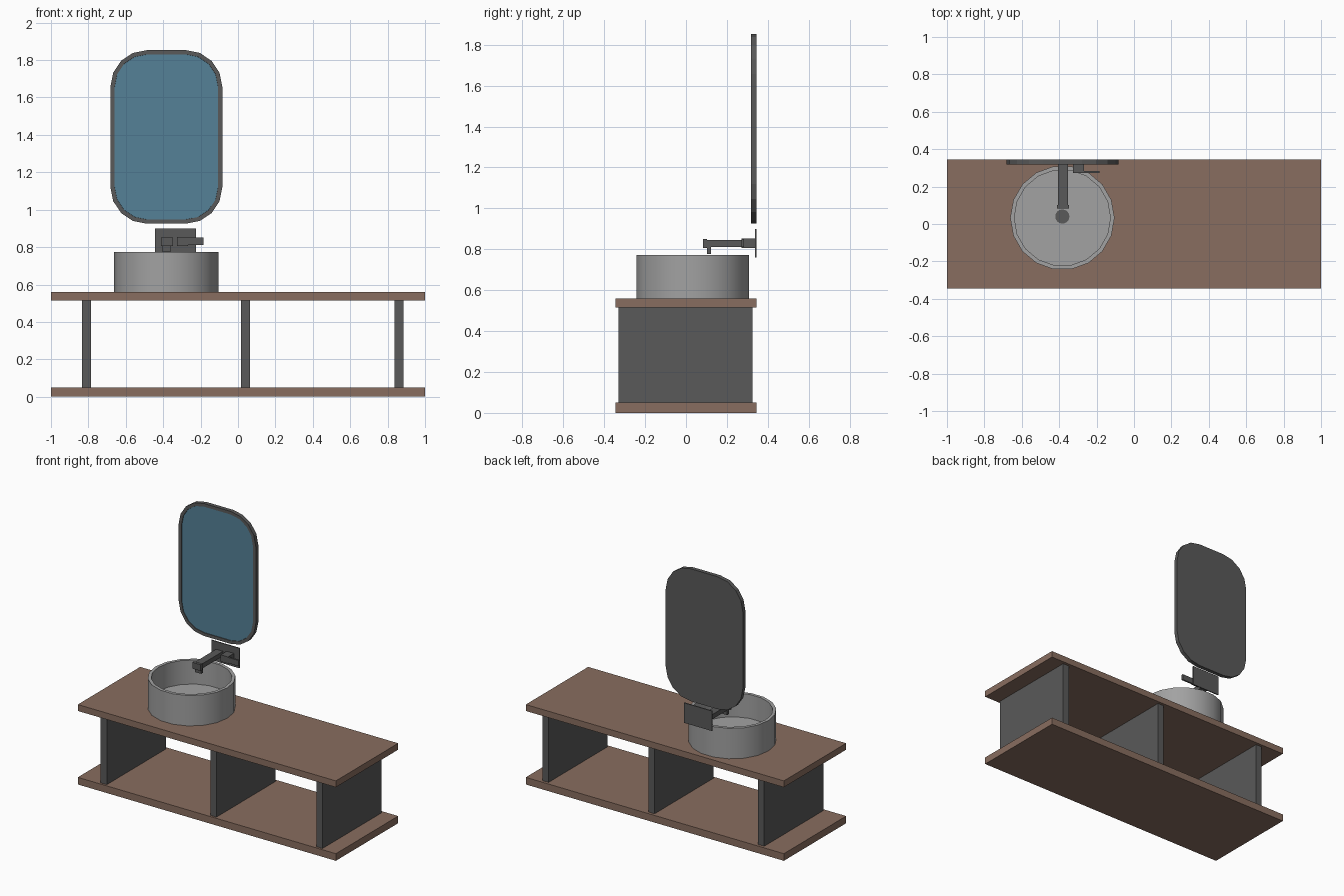
import bpy, bmesh, math

if "Cube" in bpy.data.objects:
    bpy.data.objects.remove(bpy.data.objects["Cube"])


def mat(name, rgb):
    m = bpy.data.materials.new(name)
    m.diffuse_color = (*rgb, 1)
    m.use_nodes = True
    m.node_tree.nodes["Principled BSDF"].inputs["Base Color"].default_value = m.diffuse_color
    return m


WOOD = mat("brown_wood", (0.25, 0.155, 0.115))
DARK = mat("dark_metal", (0.10, 0.10, 0.10))
STONE = mat("grey_ceramic", (0.36, 0.36, 0.36))
GLASS = mat("blue_glass", (0.09, 0.22, 0.31))


def finish(name, bm, *mats):
    bmesh.ops.recalc_face_normals(bm, faces=bm.faces)
    me = bpy.data.meshes.new(name)
    bm.to_mesh(me)
    bm.free()
    for m in mats:
        me.materials.append(m)
    ob = bpy.data.objects.new(name, me)
    bpy.context.collection.objects.link(ob)
    return ob


def box(name, x, y, z, m):
    """Box from (min, max) ranges on each axis."""
    bm = bmesh.new()
    bmesh.ops.create_cube(bm, size=1)
    for v in bm.verts:
        v.co = [r[0] if c < 0 else r[1] for r, c in zip((x, y, z), v.co)]
    return finish(name, bm, m)


def lathe(name, cx, cy, profile, sides, m):
    """Closed turned solid from an (r, z) profile, capped at both ends."""
    bm = bmesh.new()
    rings = [[bm.verts.new((cx + r * math.cos(2 * math.pi * i / sides),
                            cy + r * math.sin(2 * math.pi * i / sides), z))
              for i in range(sides)] for r, z in profile]
    for a, b in zip(rings, rings[1:]):
        for i in range(sides):
            j = (i + 1) % sides
            bm.faces.new((a[i], a[j], b[j], b[i]))
    bm.faces.new(rings[0])
    bm.faces.new(rings[-1])
    ob = finish(name, bm, m)
    bpy.ops.object.select_all(action='DESELECT')
    bpy.context.view_layer.objects.active = ob
    ob.select_set(True)
    bpy.ops.object.shade_smooth_by_angle(angle=math.radians(35))
    return ob


# Shelf boards and uprights
box("bottom_board", (-1, 1), (-0.345, 0.345), (0, 0.05), WOOD)
box("top_board", (-1, 1), (-0.345, 0.345), (0.515, 0.56), WOOD)
for side, x in (("left", -0.81), ("middle", 0.04), ("right", 0.862)):
    box(side + "_upright", (x - 0.024, x + 0.024), (-0.33, 0.325), (0.05, 0.515), DARK)

# Round basin with open bowl, and its drain
BX, BY = -0.383, 0.033
lathe("basin", BX, BY, [(0.279, 0.56), (0.279, 0.773), (0.257, 0.773), (0.257, 0.605)], 18, STONE)
lathe("drain", BX, BY + 0.007, [(0.038, 0.603), (0.038, 0.612), (0.03, 0.612), (0.03, 0.609)], 16, DARK)

# Wall tap: plate, spout, lever
box("tap_plate", (-0.444, -0.225), (0.338, 0.345), (0.76, 0.90), DARK)
box("tap_spout", (-0.407, -0.353), (0.10, 0.34), (0.812, 0.845), DARK)
box("spout_head", (-0.412, -0.348), (0.082, 0.102), (0.806, 0.85), DARK)
box("spout_outlet", (-0.405, -0.357), (0.102, 0.122), (0.776, 0.815), DARK)
box("handle_body", (-0.325, -0.268), (0.272, 0.34), (0.806, 0.853), DARK)
box("handle_lever", (-0.27, -0.185), (0.272, 0.284), (0.81, 0.85), DARK)

# Rounded mirror: frame with an inset, slightly sunk glass face
bm = bmesh.new()
MX, MZ, HW, HH, R, SEG = -0.383, 1.389, 0.299, 0.464, 0.195, 4
pts = []
for k, (sx, sz) in enumerate(((1, 1), (-1, 1), (-1, -1), (1, -1))):
    for i in range(SEG + 1):
        a = math.pi / 2 * (k + i / SEG)
        pts.append(bm.verts.new((MX + sx * (HW - R) + R * math.cos(a), 0.317,
                                 MZ + sz * (HH - R) + R * math.sin(a))))
front = bm.faces.new(pts)
back = bmesh.ops.extrude_face_region(bm, geom=[front], use_keep_orig=True)
for v in [g for g in back["geom"] if isinstance(g, bmesh.types.BMVert)]:
    v.co.y = 0.345
bmesh.ops.recalc_face_normals(bm, faces=bm.faces)
bmesh.ops.inset_region(bm, faces=[front], thickness=0.022, use_even_offset=True)
front.material_index = 1
ext = bmesh.ops.inset_region(bm, faces=[front], thickness=0.0005, depth=-0.004)
for f in ext["faces"]:
    f.material_index = 0
finish("mirror", bm, DARK, GLASS)
